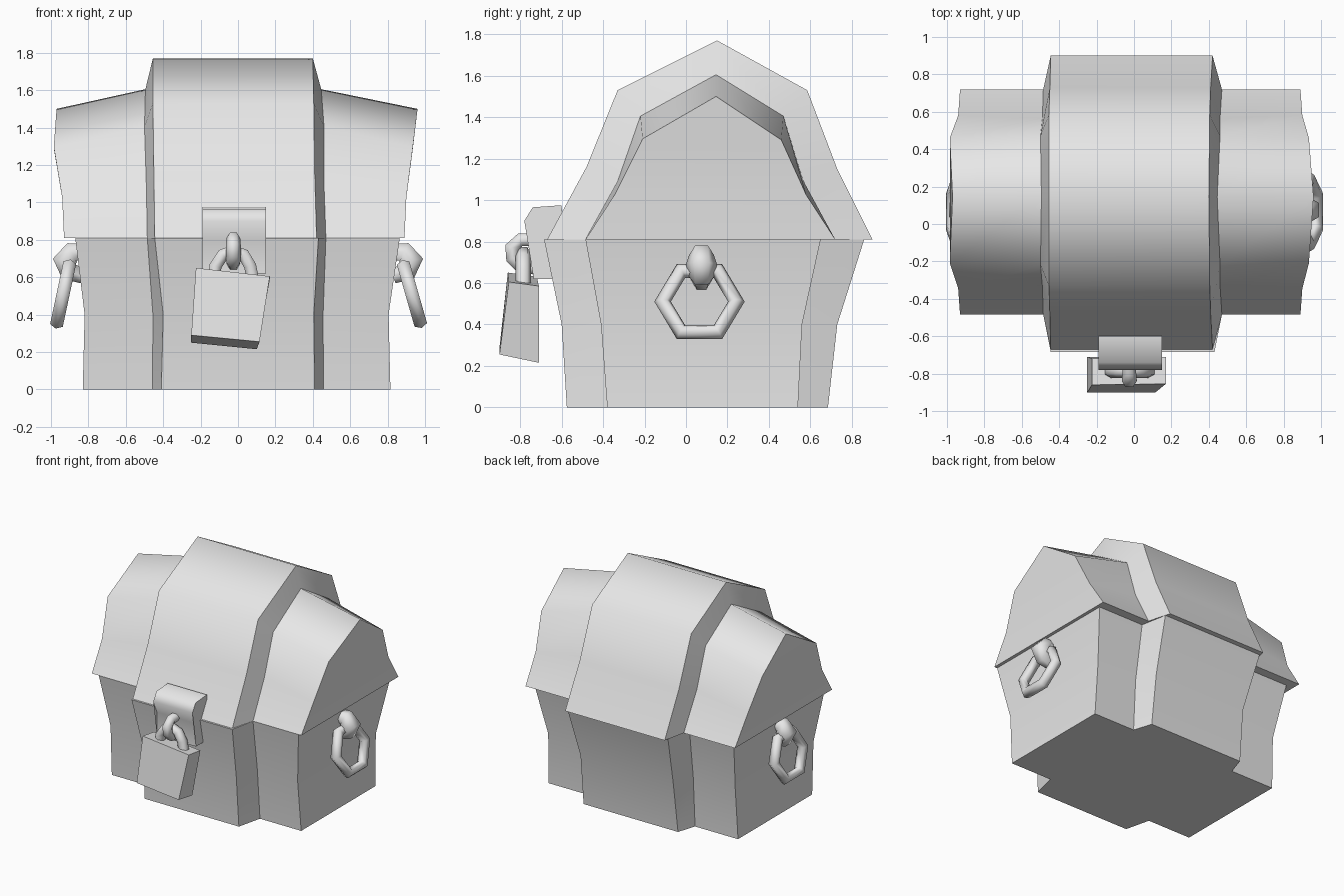
import bpy, bmesh, math
from mathutils import Vector, Matrix

cube = bpy.data.objects.get("Cube")
if cube:
    bpy.data.objects.remove(cube, do_unlink=True)

grey = bpy.data.materials.new("plain grey")
grey.use_nodes = True
grey.diffuse_color = (0.8, 0.8, 0.8, 1)
grey.node_tree.nodes["Principled BSDF"].inputs["Base Color"].default_value = (0.8, 0.8, 0.8, 1)


def finish(name, bm):
    bmesh.ops.recalc_face_normals(bm, faces=bm.faces[:])
    me = bpy.data.meshes.new(name)
    bm.to_mesh(me)
    bm.free()
    me.materials.append(grey)
    ob = bpy.data.objects.new(name, me)
    bpy.context.collection.objects.link(ob)
    return ob


def loft(name, rings, smooth=True, sharp_rails=(), sharp_rings=True):
    """Skin closed rings of points and cap both ends with ladders of faces."""
    bm = bmesh.new()
    vs = [[bm.verts.new(p) for p in ring] for ring in rings]
    n = len(rings[0])
    for a, b in zip(vs, vs[1:]):
        for i in range(n):
            j = (i + 1) % n
            bm.faces.new((a[i], a[j], b[j], b[i]))
    for ring in (vs[0], vs[-1]):
        for i in range((n - 1) // 2):
            quad = [ring[i], ring[i + 1], ring[n - 2 - i], ring[n - 1 - i]]
            bm.faces.new(list(dict.fromkeys(quad)))
    for f in bm.faces:
        f.smooth = smooth
    # crease the section outlines and the chosen lengthwise edges
    for k, ring in enumerate(vs):
        if sharp_rings or k in (0, len(vs) - 1):
            for i in range(n):
                bm.edges.get((ring[i], ring[(i + 1) % n])).smooth = False
    for a, b in zip(vs, vs[1:]):
        for i in sharp_rails:
            bm.edges.get((a[i], b[i])).smooth = False
    return finish(name, bm)


def tube(name, path, radii, side, sides=6):
    """Faceted tube along a flat path; side is the normal of the path's plane."""
    path = [Vector(p) for p in path]
    side = Vector(side)
    rings = []
    for i, (p, r) in enumerate(zip(path, radii)):
        t = (path[min(i + 1, len(path) - 1)] - path[max(i - 1, 0)]).normalized()
        nrm = t.cross(side)
        angs = [math.tau * k / sides for k in range(sides)]
        rings.append([p + r * (math.cos(a) * side + math.sin(a) * nrm) for a in angs])
    return loft(name, rings, sharp_rings=False)


def section(xs, yz):
    return [(x, y, z) for x, (y, z) in zip(xs, yz)]


# Chest body: one loft from end to end, stepping out to the wide middle block
LEVELS = (0, 0.4, 0.81)


def body_section(xs, front, back):
    yz = list(zip(front, LEVELS)) + list(zip(back, LEVELS))[::-1]
    return section(tuple(xs) + tuple(xs)[::-1], yz)


side_y = ((-0.38, -0.41, -0.485), (0.54, 0.56, 0.65))
mid_y = ((-0.575, -0.60, -0.685), (0.685, 0.73, 0.86))
loft("chest_body", [
    body_section((-0.83, -0.82, -0.87), *side_y),
    body_section((-0.457, -0.455, -0.485), *side_y),
    body_section((-0.41, -0.40, -0.445), *mid_y),
    body_section((0.41, 0.405, 0.43), *mid_y),
    body_section((0.457, 0.455, 0.47), *side_y),
    body_section((0.815, 0.805, 0.865), *side_y),
], sharp_rails=(0, 2, 3, 5))

# Lid: gabled arch profiles (y, z), low at the ends and tall in the middle
end_arch = [(-0.485, 0.81), (-0.345, 1.025), (-0.21, 1.295), (0.145, 1.5),
            (0.46, 1.29), (0.58, 1.025), (0.72, 0.81)]
inner_arch = [(-0.485, 0.81), (-0.33, 1.09), (-0.22, 1.405), (0.145, 1.605),
              (0.47, 1.405), (0.565, 1.095), (0.72, 0.81)]
mid_arch = [(-0.67, 0.81), (-0.48, 1.16), (-0.33, 1.53), (0.15, 1.77),
            (0.585, 1.53), (0.73, 1.15), (0.9, 0.81)]


def lid_section(xs, arch):
    return section(tuple(xs) + tuple(xs)[-2::-1], arch)


loft("chest_lid", [
    lid_section((-0.93, -0.94, -0.985, -0.97), end_arch),
    lid_section((-0.485, -0.49, -0.50, -0.495), inner_arch),
    lid_section((-0.445, -0.45, -0.455, -0.455), mid_arch),
    lid_section((0.42, 0.41, 0.405, 0.40), mid_arch),
    lid_section((0.47, 0.46, 0.46, 0.445), inner_arch),
    lid_section((0.89, 0.90, 0.935, 0.96), end_arch),
], sharp_rails=(0, 6))

# Ring handles hanging from thick curved brackets on both ends
for s, label, x, tilt in ((-1, "right", -0.935, 12), (1, "left", 0.93, -16)):
    bpy.ops.mesh.primitive_torus_add(major_segments=6, minor_segments=6,
                                     major_radius=0.178, minor_radius=0.04)
    ring = bpy.context.object
    ring.name = label + "_ring_handle"
    ring.matrix_world = (Matrix.Translation((x, 0.065, 0.51))
                         @ Matrix.Rotation(math.radians(90 + tilt), 4, 'Y')
                         @ Matrix.Rotation(math.radians(90), 4, 'Z'))
    ring.data.materials.append(grey)
    ring.data.shade_smooth()
    path = [(s * 0.83, 0.075, 0.735), (s * 0.89, 0.075, 0.735), (s * 0.925, 0.075, 0.69),
            (s * 0.905, 0.075, 0.63), (s * 0.83, 0.075, 0.605)]
    tube(label + "_handle_bracket", path, (0.05, 0.06, 0.075, 0.06, 0.045), (0, 1, 0))

# Hasp plate curling over the front of the lid
hasp = [(-0.60, 0.975), (-0.74, 0.965), (-0.78, 0.90), (-0.735, 0.80), (-0.735, 0.62), (-0.59, 0.62)]
loft("hasp", [[(x, y, z) for y, z in hasp] for x in (-0.19, 0.15)],
     sharp_rails=(0, 4, 5))

# Staple loop on the hasp
tube("staple", [(-0.025, -0.72, 0.81), (-0.025, -0.80, 0.808), (-0.025, -0.84, 0.77),
                (-0.025, -0.835, 0.72), (-0.025, -0.80, 0.68), (-0.025, -0.72, 0.67)],
     (0.035, 0.037, 0.04, 0.04, 0.037, 0.035), (1, 0, 0))

# Padlock shackle and its crooked block
tube("padlock_shackle", [(-0.13, -0.785, 0.58), (-0.12, -0.785, 0.66), (-0.08, -0.785, 0.72),
                         (-0.025, -0.785, 0.74), (0.03, -0.785, 0.72), (0.065, -0.785, 0.66),
                         (0.085, -0.785, 0.56)], [0.038] * 7, (0, 1, 0))
loft("padlock_block", [
    [(-0.225, -0.86, 0.65), (0.17, -0.855, 0.605), (0.115, -0.90, 0.255), (-0.25, -0.90, 0.29)],
    [(-0.225, -0.72, 0.63), (0.17, -0.71, 0.585), (0.10, -0.71, 0.215), (-0.25, -0.71, 0.25)],
], smooth=False)
